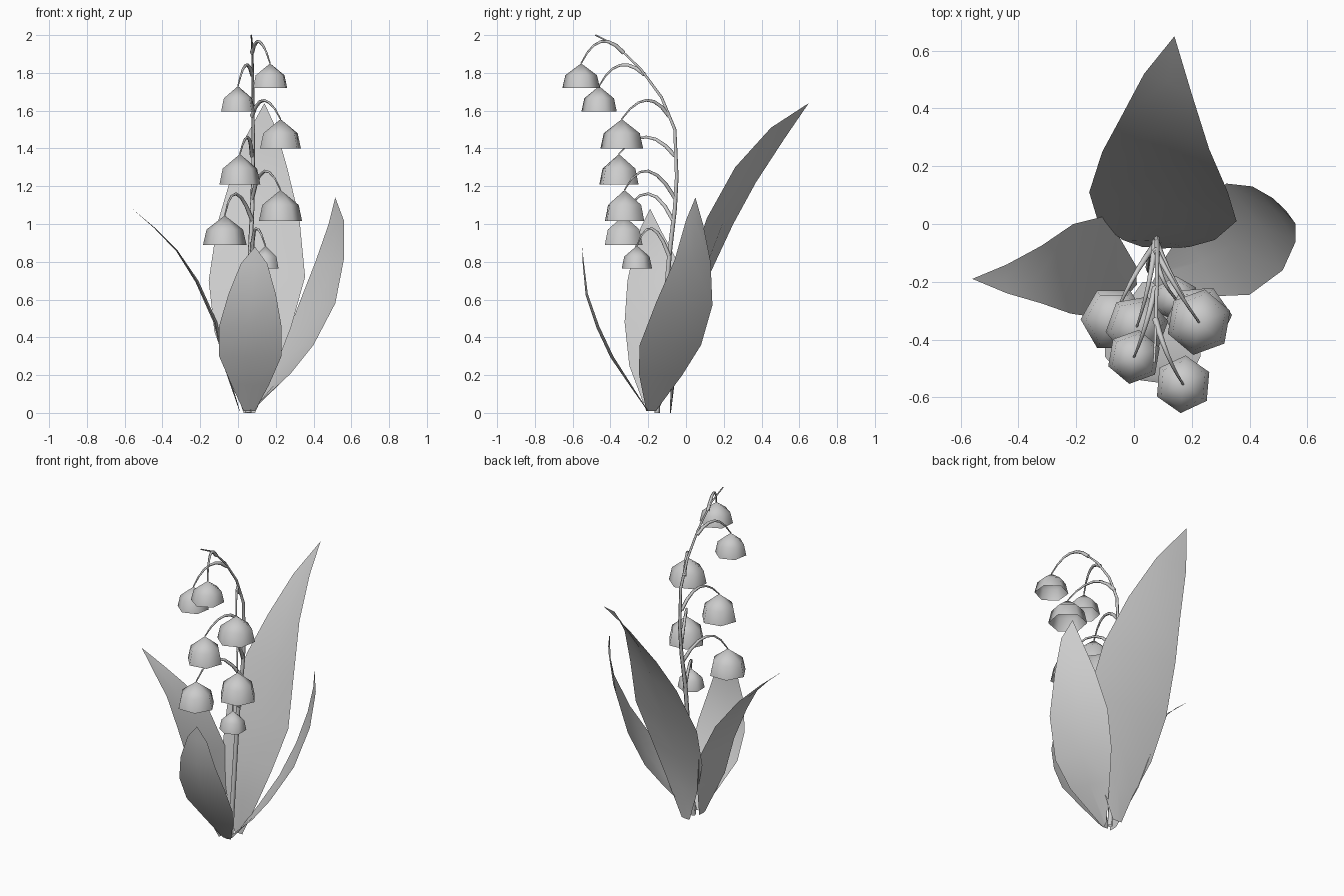
import bpy, bmesh, math
from mathutils import Vector

cube = bpy.data.objects.get("Cube")
if cube:
    bpy.data.objects.remove(cube, do_unlink=True)

grey = bpy.data.materials.new("plain_grey")
grey.use_nodes = True
colour = (0.6, 0.6, 0.6, 1)
grey.diffuse_color = colour
grey.node_tree.nodes["Principled BSDF"].inputs["Base Color"].default_value = colour


def finish(name, bm):
    """Turn a bmesh into a smooth shaded object."""
    bmesh.ops.remove_doubles(bm, verts=bm.verts[:], dist=0.0005)
    for face in bm.faces:
        face.smooth = True
    mesh = bpy.data.meshes.new(name)
    bm.to_mesh(mesh)
    bm.free()
    mesh.materials.append(grey)
    obj = bpy.data.objects.new(name, mesh)
    bpy.context.collection.objects.link(obj)
    return obj


def skin(bm, rows, closed=False):
    """Join neighbouring rows of points with quads."""
    grid = [[bm.verts.new(p) for p in row] for row in rows]
    for low, high in zip(grid, grid[1:]):
        n = len(low)
        for i in range(n if closed else n - 1):
            j = (i + 1) % n
            bm.faces.new((low[i], low[j], high[j], high[i]))


def tube(name, points, r_start, r_end, sides=5):
    """Tapered tube along a path."""
    points = [Vector(p) for p in points]
    rows = []
    for i, p in enumerate(points):
        along = (points[min(i + 1, len(points) - 1)] - points[max(i - 1, 0)]).normalized()
        u = along.cross(Vector((1, 0, 0))).normalized()
        v = along.cross(u)
        r = r_start + (r_end - r_start) * i / (len(points) - 1)
        angles = [math.tau * k / sides for k in range(sides)]
        rows.append([p + (u * math.cos(a) + v * math.sin(a)) * r for a in angles])
    bm = bmesh.new()
    skin(bm, rows, closed=True)
    return finish(name, bm)


def leaf(name, outward, cup, tip, edges):
    """Slightly cupped blade between pairs of edge points, closing at a tip."""
    outward = Vector(outward).normalized()
    rows = []
    for one, other in edges + [(tip, tip)]:
        a, b = Vector(one), Vector(other)
        rows.append([a, (a + b) / 2 + outward * cup * (b - a).length / 2, b])
    bm = bmesh.new()
    skin(bm, rows)
    return finish(name, bm)


def bell(name, apex, radius, height, turn):
    """Open six-sided flower hanging from its apex."""
    rows = []
    for r, drop in ((0, 0), (0.84, 0.48), (1, 1)):
        angles = [math.radians(turn) + math.tau * k / 6 for k in range(6)]
        rows.append([apex + Vector((math.cos(a) * r * radius, math.sin(a) * r * radius,
                                    -drop * height)) for a in angles])
    bm = bmesh.new()
    skin(bm, rows[::-1], closed=True)
    return finish(name, bm)


# Leaves
leaf("back_leaf", (0, 0.85, -0.5), 0.08, (0.14, 0.65, 1.64), [
    ((0.03, -0.08, 0), (0.09, -0.085, 0)),
    ((-0.04, -0.055, 0.2), (0.19, -0.08, 0.22)),
    ((-0.125, 0.01, 0.43), (0.28, -0.055, 0.45)),
    ((-0.155, 0.11, 0.7), (0.355, 0.01, 0.72)),
    ((-0.11, 0.25, 1.0), (0.325, 0.11, 1.03)),
    ((-0.045, 0.37, 1.22), (0.26, 0.26, 1.3)),
    ((0.035, 0.52, 1.45), (0.2, 0.45, 1.51))])
leaf("left_leaf", (0.85, 0.53, -0.3), 0.1, (0.515, 0.05, 1.14), [
    ((0.08, -0.16, 0.01), (0.06, -0.21, 0.01)),
    ((0.17, -0.02, 0.2), (0.28, -0.25, 0.21)),
    ((0.24, 0.08, 0.36), (0.4, -0.245, 0.36)),
    ((0.32, 0.14, 0.57), (0.515, -0.16, 0.58)),
    ((0.41, 0.13, 0.8), (0.56, -0.06, 0.81)),
    ((0.48, 0.09, 1.0), (0.56, 0, 1.02))])
leaf("right_leaf", (-0.8, 0, -0.5), 0.08, (-0.56, -0.19, 1.08), [
    ((0.01, -0.15, 0.01), (0.01, -0.21, 0.01)),
    ((-0.06, -0.03, 0.25), (-0.07, -0.3, 0.25)),
    ((-0.11, 0.025, 0.48), (-0.12, -0.325, 0.48)),
    ((-0.21, 0, 0.7), (-0.22, -0.31, 0.7)),
    ((-0.32, -0.075, 0.86), (-0.32, -0.275, 0.86)),
    ((-0.44, -0.14, 0.98), (-0.44, -0.24, 0.98))])
leaf("front_leaf", (0, -1, -0.4), 0.1, (0.09, -0.55, 0.88), [
    ((0.03, -0.2, 0.01), (0.09, -0.2, 0.01)),
    ((-0.035, -0.29, 0.15), (0.165, -0.29, 0.15)),
    ((-0.1, -0.385, 0.3), (0.23, -0.385, 0.3)),
    ((-0.1, -0.46, 0.46), (0.23, -0.46, 0.46)),
    ((-0.05, -0.52, 0.63), (0.2, -0.52, 0.63)),
    ((0.015, -0.54, 0.79), (0.155, -0.54, 0.79))])

# Arching flower stem
tube("flower_stem", [
    (0.055, -0.155, 0), (0.06, -0.12, 0.45), (0.065, -0.088, 0.85), (0.075, -0.06, 1.08),
    (0.08, -0.05, 1.25), (0.08, -0.06, 1.5), (0.08, -0.13, 1.67), (0.078, -0.24, 1.82),
    (0.075, -0.37, 1.945), (0.07, -0.48, 2.0)], 0.016, 0.004)

# Flowers: stalk start (y, z), stalk peak, bell apex, bell radius and height, turn
flowers = [
    ((-0.33, 1.905), (0.115, -0.45, 1.965), (0.17, -0.555, 1.85), 0.1, 0.13, 25),
    ((-0.22, 1.79), (0.04, -0.35, 1.84), (0.0, -0.46, 1.73), 0.095, 0.135, 20),
    ((-0.09, 1.57), (0.14, -0.21, 1.655), (0.225, -0.34, 1.555), 0.115, 0.155, 20),
    ((-0.06, 1.36), (0.05, -0.21, 1.46), (0.01, -0.355, 1.37), 0.11, 0.16, 10),
    ((-0.055, 1.13), (0.14, -0.2, 1.28), (0.225, -0.325, 1.18), 0.115, 0.165, 5),
    ((-0.07, 1.02), (-0.01, -0.2, 1.16), (-0.07, -0.33, 1.045), 0.115, 0.155, 0),
    ((-0.09, 0.83), (0.095, -0.18, 0.975), (0.145, -0.26, 0.885), 0.08, 0.12, 30),
]
for i, (start, peak, apex, radius, height, turn) in enumerate(flowers, 1):
    a, m, b = Vector((0.074, *start)), Vector(peak), Vector(apex)
    c = m * 2 - (a + b) / 2
    path = [a * (1 - t) ** 2 + c * 2 * t * (1 - t) + b * t * t for t in (k / 6 for k in range(7))]
    tube(f"flower_stalk_{i}", path, 0.012, 0.004)
    bell(f"flower_bell_{i}", b, radius, height, turn)
